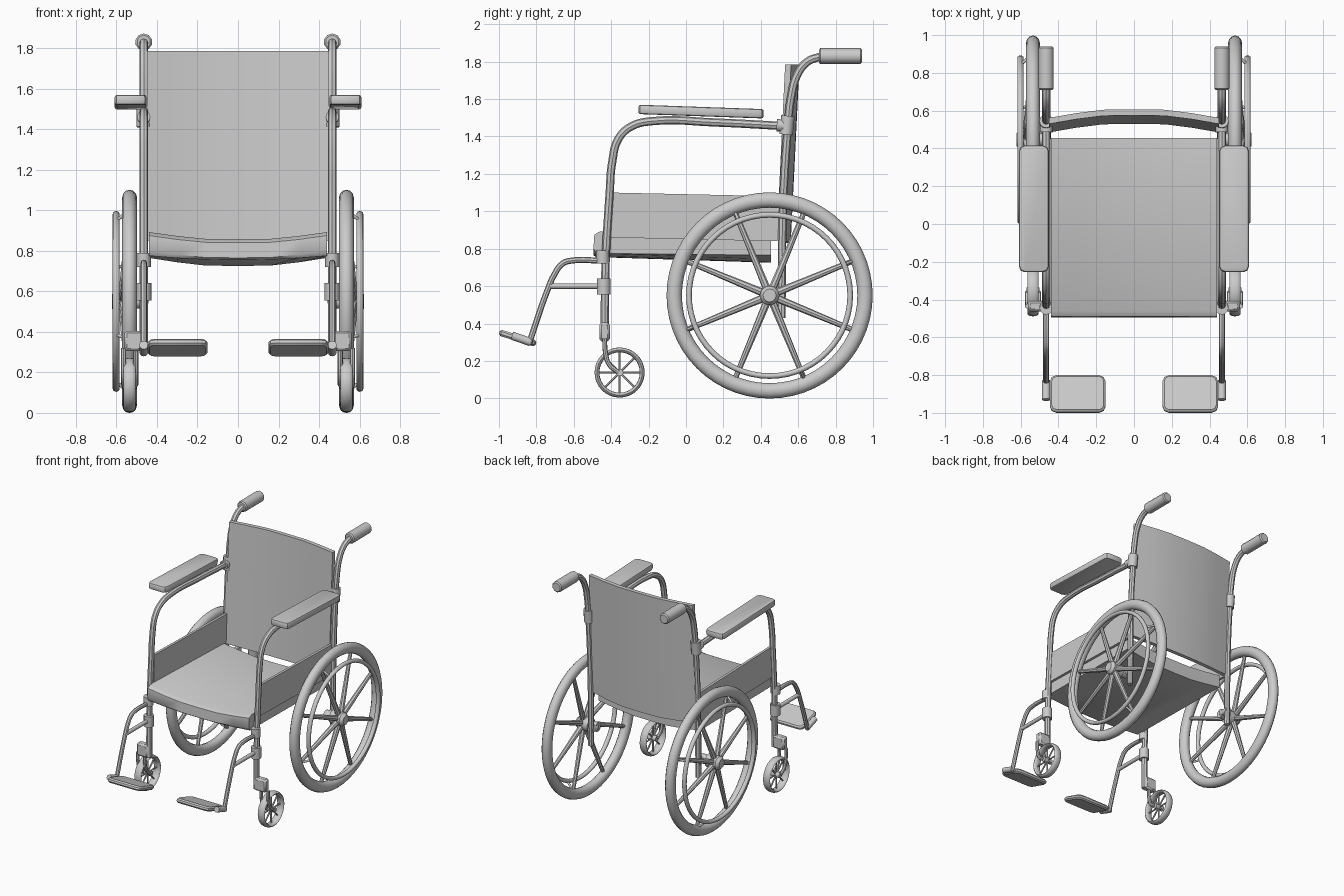
import bpy, bmesh, math
from mathutils import Vector, Matrix

if "Cube" in bpy.data.objects:
    bpy.data.objects.remove(bpy.data.objects["Cube"])


def finish(ob, name, mirror=True, angle=40):
    ob.name = name
    bpy.ops.object.select_all(action='DESELECT')
    ob.select_set(True)
    bpy.context.view_layer.objects.active = ob
    bpy.ops.object.transform_apply(location=True, rotation=True, scale=True)
    bpy.ops.object.shade_smooth_by_angle(angle=math.radians(angle))
    if mirror:
        bpy.context.scene.cursor.location = (0, 0, 0)
        bpy.ops.object.origin_set(type='ORIGIN_CURSOR')
        ob.modifiers.new("mirror", 'MIRROR')
    return ob


def from_bm(bm, name, mirror=True, angle=40):
    bmesh.ops.recalc_face_normals(bm, faces=bm.faces)
    me = bpy.data.meshes.new(name)
    bm.to_mesh(me)
    bm.free()
    ob = bpy.data.objects.new(name, me)
    bpy.context.collection.objects.link(ob)
    return finish(ob, name, mirror, angle)


def add_rod(bm, a, b, r1, r2=None, sides=12):
    a, b = Vector(a), Vector(b)
    q = (b - a).to_track_quat('Z', 'Y').to_matrix().to_4x4()
    bmesh.ops.create_cone(bm, cap_ends=True, segments=sides, radius1=r1,
                          radius2=r1 if r2 is None else r2, depth=(b - a).length,
                          matrix=Matrix.Translation((a + b) / 2) @ q)


def rods(name, items):
    bm = bmesh.new()
    for it in items:
        add_rod(bm, *it)
    return from_bm(bm, name)


def tube(name, pts, r):
    cu = bpy.data.curves.new(name, 'CURVE')
    cu.dimensions = '3D'
    cu.bevel_depth, cu.bevel_resolution, cu.resolution_u = r, 2, 5
    cu.use_fill_caps = True
    sp = cu.splines.new('BEZIER')
    sp.bezier_points.add(len(pts) - 1)
    for p, co in zip(sp.bezier_points, pts):
        p.co = co
        p.handle_left_type = p.handle_right_type = 'AUTO'
    ob = bpy.data.objects.new(name, cu)
    bpy.context.collection.objects.link(ob)
    bpy.ops.object.select_all(action='DESELECT')
    ob.select_set(True)
    bpy.context.view_layer.objects.active = ob
    bpy.ops.object.convert(target='MESH')
    return finish(bpy.context.object, name)


def ring(name, c, R, r, w, seg=56):
    bpy.ops.mesh.primitive_torus_add(major_radius=R, minor_radius=r, major_segments=seg,
                                     minor_segments=12, location=c, rotation=(0, math.pi / 2, 0))
    ob = bpy.context.object
    ob.scale.z = w / r
    return finish(ob, name, angle=60)


def box(name, c, size, bevel=0.0, segs=1, tilt=0.0, corner=0.0):
    bm = bmesh.new()
    bmesh.ops.create_cube(bm, size=1, matrix=Matrix.Diagonal((*size, 1)))
    if corner:  # rounded plan corners
        bmesh.ops.bevel(bm, geom=[e for e in bm.edges if abs(e.verts[0].co.z - e.verts[1].co.z) > 1e-4],
                        offset=corner, segments=2, affect='EDGES', profile=0.5)
    if bevel:
        geom = [e for e in bm.edges if abs(e.verts[0].co.z - e.verts[1].co.z) < 1e-4] if corner else bm.edges[:]
        bmesh.ops.bevel(bm, geom=geom, offset=bevel, segments=segs, affect='EDGES', profile=0.5)
    bm.transform(Matrix.Translation(c) @ Matrix.Rotation(tilt, 4, 'X'))
    return from_bm(bm, name)


def sheet(name, profiles, mirror=False):
    """Closed sections (lists of points) joined one after another, capped at both ends."""
    bm = bmesh.new()
    loops = [[bm.verts.new(p) for p in pr] for pr in profiles]
    n = len(loops[0])
    for A, B in zip(loops, loops[1:]):
        for i in range(n):
            bm.faces.new((A[i], A[(i + 1) % n], B[(i + 1) % n], B[i]))
    bm.faces.new(loops[0])
    bm.faces.new(loops[-1])
    return from_bm(bm, name, mirror)


X = 0.465   # frame tube plane
W = 0.535   # wheel plane
P = lambda yz, x=X: [(x, y, z) for y, z in yz]

# sagging seat cushion and curved backrest, sectioned across x
xs = [-0.44, -0.3, -0.16, 0, 0.16, 0.3, 0.44]
dip = [0, .55, .95, 1, .95, .55, 0]
sheet("seat", [[(x, -0.48, .775 - .02 * d), (x, -0.495, .80 - .035 * d), (x, -0.49, .875 - .035 * d),
                (x, -0.46, .892 - .035 * d), (x, 0.455, .865 - .035 * d), (x, 0.455, .765 - .04 * d)]
               for x, d in zip(xs, dip)])
sheet("backrest", [[(x, .485 + .045 * d, .85 - .02 * d), (x, .53 + .045 * d, 1.785),
                    (x, .562 + .045 * d, 1.785), (x, .515 + .045 * d, .85 - .02 * d)]
                   for x, d in zip([v * 1.02 for v in xs], dip)])

# side panels under the armrests
sheet("side_panel", [[(x, -0.41, .86), (x, -0.40, 1.10), (x, .51, 1.08), (x, .49, .84)] for x in (.443, .463)], True)

# frame tubes
tube("front_frame_tube", P([(-.435, .31), (-.43, .72), (-.408, 1.1), (-.395, 1.26), (-.36, 1.39),
                            (-.29, 1.455), (-.18, 1.482), (.15, 1.475), (.54, 1.455)]), .022)
tube("rear_frame_tube", P([(.51, .43), (.52, 1.06), (.545, 1.455), (.56, 1.6), (.595, 1.73),
                           (.65, 1.80), (.73, 1.83)]), .022)
rods("frame_collar", [((X, -.445, .72), (X, -.445, .79), .035), ((X, -.44, .555), (X, -.44, .64), .037),
                      ((X, .535, 1.41), (X, .545, 1.51), .036), ((X, .485, 1.46), (X, .54, 1.456), .033)])
bm = bmesh.new()
add_rod(bm, (X, .71, 1.83), (X, .94, 1.83), .042, None, 10)
bmesh.ops.bevel(bm, geom=[e for e in bm.edges if abs(e.verts[0].co.y - e.verts[1].co.y) < 1e-3],
                offset=.008, segments=1, affect='EDGES')
from_bm(bm, "push_handle_grip")
box("armrest_pad", (.53, .08, 1.533), (.158, .67, .05), .012, 2, -.035, .03)

# footrests
tube("footrest_tube", P([(-.44, .735), (-.62, .735), (-.66, .72), (-.705, .66), (-.74, .58), (-.84, .29)]), .016)
rods("footrest_strut", [((X, -.735, .6), (X, -.44, .6), .015), ((X, -.93, .335), (X, -.83, .30), .022)])
box("footplate", (.298, -.9, .322), (.295, .205, .034), .01, 1, -.3, .035)

# rear wheels
wc = Vector((W, .447, .55))
ring("rear_tyre", wc, .51, .041, .037)
ring("hand_rim", wc + Vector((.066, 0, 0)), .431, .015, .017)
spokes = []
for i in range(8):
    a = math.radians(22.5 + 45 * i)
    d = Vector((0, math.cos(a), math.sin(a)))
    spokes.append((wc + d * .03 + Vector((.035, 0, 0)), wc + d * .48, .021, .014, 8))
rods("rear_wheel_spokes", spokes)
rods("rear_hub", [((.45, .447, .55), (.6, .447, .55), .035), ((.51, .447, .55), (.6, .447, .55), .052),
                  ((.6, .447, .55), (.622, .447, .55), .052, .035), ((X, .45, .55), (X, .52, .55), .025)])
rods("hand_rim_bracket", [(wc + Vector((.066, .43 * math.cos(a), .43 * math.sin(a))),
                           wc + Vector((.01, .48 * math.cos(a), .48 * math.sin(a))), .008)
                          for a in [math.radians(22.5 + 90 * i) for i in range(4)]])

# front casters
cc = Vector((W, -.355, .138))
ring("caster_tyre", cc, .121, .013, .03, 32)
rods("caster_spokes", [(cc, cc + Vector((0, math.cos(a), math.sin(a))) * .12, .006, .006, 6)
                       for a in [math.pi / 4 * i for i in range(8)]]
     + [(cc - Vector((.035, 0, 0)), cc + Vector((.035, 0, 0)), .02)])
box("caster_bracket", (.51, -.435, .355), (.1, .055, .1), .012)
for s in (-1, 1):
    tube("caster_fork_arm", P([(-.435, .32), (-.43, .24), (-.41, .18), (-.36, .138)], W + .03 * s), .013)
